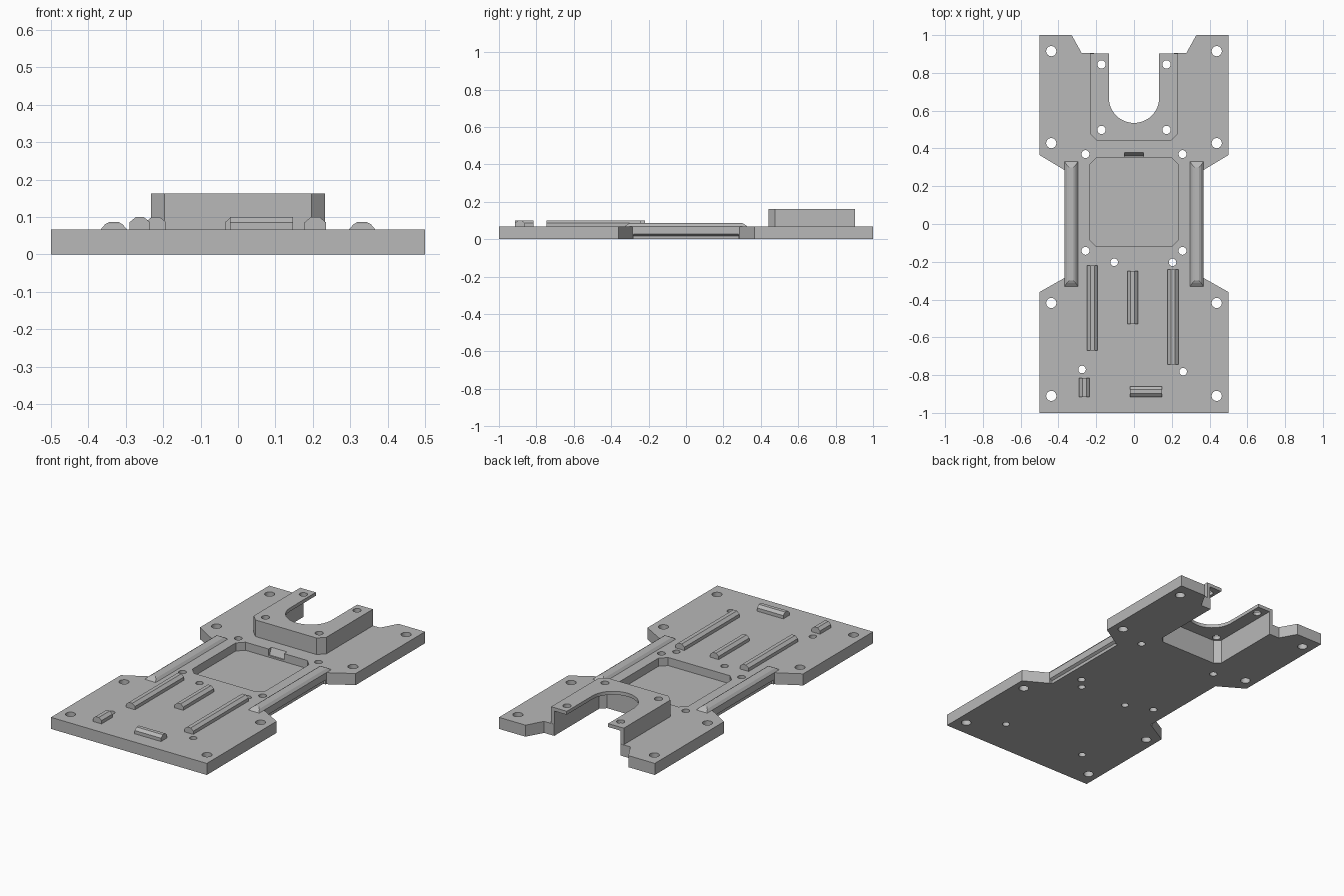
import bpy, bmesh, math

if "Cube" in bpy.data.objects:
    bpy.data.objects.remove(bpy.data.objects["Cube"])

grey = bpy.data.materials.new("plain grey")
grey.use_nodes = True
grey.diffuse_color = (0.48, 0.48, 0.48, 1)
grey.node_tree.nodes["Principled BSDF"].inputs["Base Color"].default_value = grey.diffuse_color

TOP = 0.067       # deck surface
MOUNT_TOP = 0.163


def loft(name, rings):
    """Closed solid through matching rings of 3D points."""
    bm = bmesh.new()
    loops = [[bm.verts.new(p) for p in ring] for ring in rings]
    bm.faces.new(loops[0])
    bm.faces.new(loops[-1])
    n = len(loops[0])
    for a, b in zip(loops, loops[1:]):
        for i in range(n):
            j = (i + 1) % n
            bm.faces.new((a[i], a[j], b[j], b[i]))
    bmesh.ops.recalc_face_normals(bm, faces=bm.faces)
    mesh = bpy.data.meshes.new(name)
    bm.to_mesh(mesh)
    bm.free()
    mesh.materials.append(grey)
    obj = bpy.data.objects.new(name, mesh)
    bpy.context.collection.objects.link(obj)
    return obj


def prism(name, outline, z0, z1):
    return loft(name, [[(x, y, z) for x, y in outline] for z in (z0, z1)])


def rect(x0, x1, y0, y1, z):
    return [(x0, y0, z), (x1, y0, z), (x1, y1, z), (x0, y1, z)]


def circle(x, y, r, n=24):
    return [(x + r * math.cos(math.tau * i / n), y + r * math.sin(math.tau * i / n))
            for i in range(n)]


def cut(target, cutter):
    mod = target.modifiers.new("cut", "BOOLEAN")
    mod.operation = "DIFFERENCE"
    mod.solver = "EXACT"
    mod.object = cutter
    bpy.context.view_layer.objects.active = target
    bpy.ops.object.modifier_apply(modifier=mod.name)
    bpy.data.objects.remove(cutter)


def mirrored(half):
    return half + [(-x, y) for x, y in reversed(half)]


def bay(hw, y0, y1, c):
    """Rectangle with its front corners cut off."""
    return mirrored([(hw - c, y0), (hw, y0 + c), (hw, y1)])


# Base plate with waist and open back
plate = prism("base_plate", mirrored([
    (0.5, -1), (0.5, -0.36), (0.367, -0.285), (0.367, 0.285), (0.5, 0.365),
    (0.5, 1), (0.33, 1), (0.277, 0.905)]), 0, TOP)
cut(plate, prism("bay_cutter", bay(0.212, 0.463, 1.1, 0.03), -0.1, 0.2))

# Shallow square pocket with four cut corners, and its sloped latch notch
c = 0.037
cut(plate, prism("pocket_cutter", mirrored([
    (0.235 - c, -0.12), (0.235, -0.12 + c), (0.235, 0.352 - c), (0.235 - c, 0.352)]),
    0.02, 0.2))
cut(plate, loft("latch_cutter", [
    [(x, 0.34, 0.03), (x, 0.36, 0.03), (x, 0.38, 0.07), (x, 0.34, 0.07)]
    for x in (-0.05, 0.05)]))

# Small undercut along both waist edges
for s in (-1, 1):
    cut(plate, loft("waist_cutter", [
        [(s * 0.352, y, -0.02), (s * 0.352, y, 0.018), (s * 0.367, y, 0.027),
         (s * 0.4, y, 0.027), (s * 0.4, y, -0.02)] for y in (-0.28, 0.28)]))

# Raised hollow mount with a U-shaped opening
mount = prism("raised_mount", bay(0.233, 0.44, 0.903, 0.037), 0.001, MOUNT_TOP)
cut(mount, prism("hollow_cutter", bay(0.212, 0.463, 1.1, 0.03), -0.1, MOUNT_TOP - 0.02))
arc = [(0.133 * math.cos(a), 0.668 + 0.133 * math.sin(a))
       for a in (math.pi + math.pi * i / 24 for i in range(25))]
cut(mount, prism("u_cutter", arc + [(0.133, 1.1), (-0.133, 1.1)], 0.1, 0.3))

# Screw holes
for s in (-1, 1):
    for y in (0.915, 0.428, -0.418, -0.91):
        cut(plate, prism("hole_cutter", circle(s * 0.438, y, 0.027), -0.1, 0.3))
    for y in (0.37, -0.142):
        cut(plate, prism("hole_cutter", circle(s * 0.257, y, 0.021), -0.1, 0.3))
    for y in (0.845, 0.498):
        cut(mount, prism("hole_cutter", circle(s * 0.172, y, 0.022), 0.1, 0.3))
for x, y in ((-0.105, -0.203), (0.204, -0.203), (-0.275, -0.77), (0.26, -0.782)):
    cut(plate, prism("hole_cutter", circle(x, y, 0.02), -0.1, 0.3))

# Waist rails with sloped sides and ends
for side, s in (("left", 1), ("right", -1)):
    x = s * 0.332
    loft(side + "_waist_rail", [
        rect(x - w, x + w, -l, l, z) for w, l, z in
        ((0.035, 0.33, TOP - 0.005), (0.035, 0.33, TOP),
         (0.023, 0.312, 0.081), (0.012, 0.3, 0.087))])

# Locating ribs with chamfered long edges
ribs = {
    "right_long_rib": (-0.248, -0.192, -0.67, -0.22),
    "middle_rib": (-0.035, 0.02, -0.53, -0.25),
    "left_long_rib": (0.178, 0.235, -0.745, -0.24),
    "short_rib": (-0.29, -0.235, -0.915, -0.815),
    "cross_rib": (-0.022, 0.147, -0.915, -0.86),
}
for name, (x0, x1, y0, y1) in ribs.items():
    across = x1 - x0 > y1 - y0
    dx, dy = (0, 0.017) if across else (0.017, 0)
    loft(name, [rect(x0, x1, y0, y1, TOP - 0.005), rect(x0, x1, y0, y1, 0.086),
                rect(x0 + dx, x1 - dx, y0 + dy, y1 - dy, 0.1)])

# Smooth the round cuts, keep edges sharp
for obj in (plate, mount):
    bpy.ops.object.select_all(action="DESELECT")
    obj.select_set(True)
    bpy.context.view_layer.objects.active = obj
    bpy.ops.object.shade_smooth_by_angle(angle=math.radians(20))
